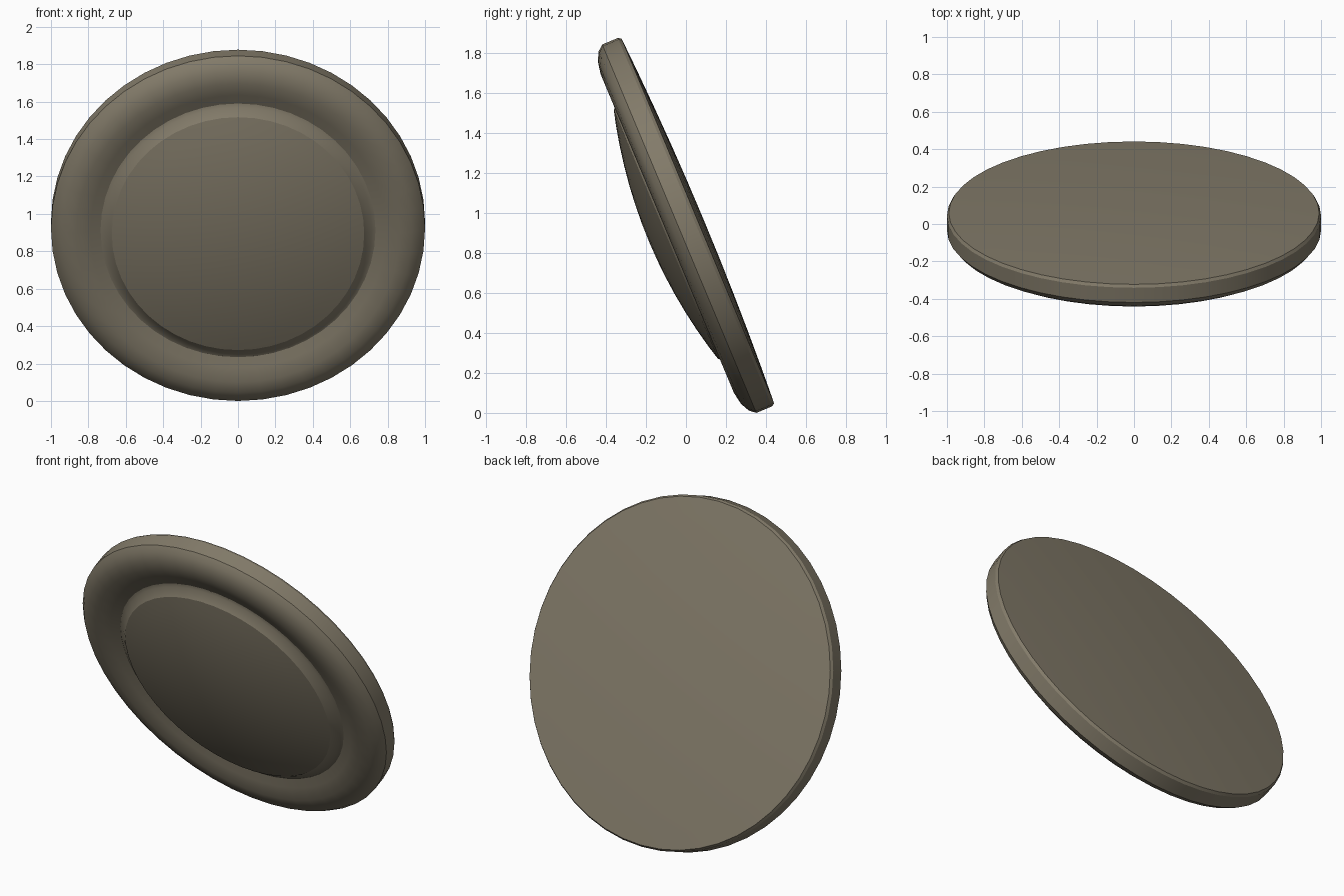
import bpy, bmesh, math
from mathutils import Matrix, Vector

if "Cube" in bpy.data.objects:
    bpy.data.objects.remove(bpy.data.objects["Cube"])

SEGMENTS = 48
TILT = math.radians(112.7)   # leans back, raised side towards -y and down

clay = bpy.data.materials.new("warm grey brown")
clay.diffuse_color = (0.225, 0.197, 0.142, 1)
clay.use_nodes = True
clay.node_tree.nodes["Principled BSDF"].inputs["Base Color"].default_value = clay.diffuse_color


def lathe(name, profile):
    """Spin (radius, height) points into a round part, then tilt it."""
    bm = bmesh.new()
    rings = []
    for r, h in profile:
        if r == 0:
            rings.append([bm.verts.new((0, 0, h))] * SEGMENTS)
        else:
            rings.append([bm.verts.new((r * math.cos(t), r * math.sin(t), h))
                          for t in (2 * math.pi * i / SEGMENTS for i in range(SEGMENTS))])
    for a, b in zip(rings, rings[1:]):
        for i in range(SEGMENTS):
            j = (i + 1) % SEGMENTS
            corners = list(dict.fromkeys((a[i], a[j], b[j], b[i])))
            bm.faces.new(corners)
    bm.transform(Matrix.Rotation(TILT, 4, 'X'))
    bmesh.ops.recalc_face_normals(bm, faces=bm.faces) if name == "whole" else None
    mesh = bpy.data.meshes.new(name)
    bm.to_mesh(mesh)
    bm.free()
    mesh.materials.append(clay)
    obj = bpy.data.objects.new(name, mesh)
    bpy.context.collection.objects.link(obj)
    return obj


# Gently bulging back, upright edge, rounded rim and the groove inside it
back = [(r, -0.045 + 0.03 * r * r) for r in (0, 0.2, 0.4, 0.6, 0.8, 0.9, 0.99)]
rim_body = lathe("rim_body", back + [
    (1.0, 0.0), (1.0, 0.085), (0.975, 0.115), (0.93, 0.138),
    (0.865, 0.15), (0.79, 0.128), (0.735, 0.112)])

# Raised centre: small step, then a shallow dome
dome = [(0.735, 0.112), (0.715, 0.118), (0.675, 0.158)]
dome += [(r, 0.25 - 0.2 * r * r) for r in (0.6, 0.5, 0.4, 0.3, 0.2, 0.1, 0)]
centre_dome = lathe("centre_dome", dome)

# Stand on z = 0 and centre on y = 0
parts = [rim_body, centre_dome]
points = [v.co for p in parts for v in p.data.vertices]
ys = [c.y for c in points]
shift = Vector((0, -(min(ys) + max(ys)) / 2, -min(c.z for c in points)))
for p in parts:
    p.data.transform(Matrix.Translation(shift))
    p.select_set(True)
bpy.context.view_layer.objects.active = rim_body
bpy.ops.object.shade_smooth_by_angle(angle=math.radians(30))
